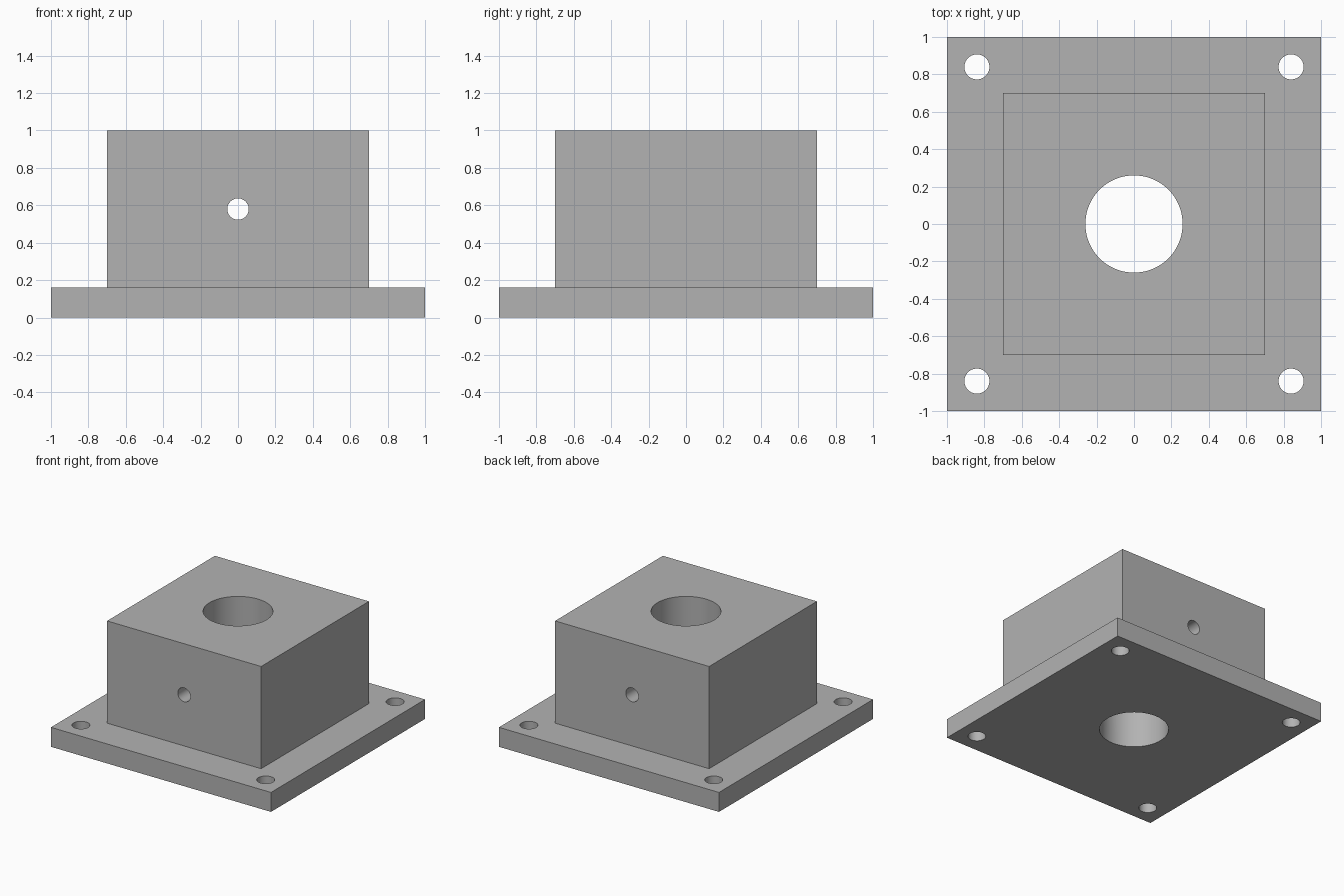
import bpy
from math import pi, radians

cube = bpy.data.objects.get("Cube")
if cube:
    bpy.data.objects.remove(cube, do_unlink=True)

PLATE_TOP = 0.16
HEIGHT = 1.0

grey = bpy.data.materials.new("plain grey")
grey.use_nodes = True
colour = (0.45, 0.45, 0.45, 1)
grey.diffuse_color = colour
grey.node_tree.nodes["Principled BSDF"].inputs["Base Color"].default_value = colour


def box(name, width, bottom, top):
    """Square box centred on the z axis."""
    bpy.ops.mesh.primitive_cube_add(size=1, location=(0, 0, (bottom + top) / 2))
    obj = bpy.context.object
    obj.name = name
    obj.scale = (width, width, top - bottom)
    bpy.ops.object.transform_apply(location=True, rotation=False, scale=True)
    obj.data.materials.append(grey)
    return obj


def drill(name, radius, location, rotation=(0, 0, 0)):
    """Long round cutter."""
    bpy.ops.mesh.primitive_cylinder_add(vertices=64, radius=radius, depth=3,
                                        location=location, rotation=rotation)
    obj = bpy.context.object
    obj.name = name
    obj.hide_render = True
    obj.data.materials.append(grey)
    return obj


def combine(body, tool, operation):
    """Apply a boolean and discard its tool."""
    bpy.context.view_layer.objects.active = body
    mod = body.modifiers.new(tool.name, "BOOLEAN")
    mod.operation = operation
    mod.solver = "EXACT"
    mod.object = tool
    bpy.ops.object.modifier_apply(modifier=mod.name)
    bpy.data.objects.remove(tool, do_unlink=True)


# Base plate with the block rising from it, as one solid
body = box("flanged_block", 2.0, 0, PLATE_TOP)
combine(body, box("block", 1.4, PLATE_TOP / 2, HEIGHT), "UNION")

# Main bore, and the cross hole from front to back
combine(body, drill("bore", 0.26, (0, 0, 0.5)), "DIFFERENCE")
combine(body, drill("cross_hole", 0.057, (0, 0, 0.58), (pi / 2, 0, 0)), "DIFFERENCE")

# Corner bolt holes
for x in (-0.84, 0.84):
    for y in (-0.84, 0.84):
        combine(body, drill("bolt_hole", 0.067, (x, y, 0)), "DIFFERENCE")

# Smooth hole walls, sharp edges
bpy.ops.object.select_all(action="DESELECT")
body.select_set(True)
bpy.context.view_layer.objects.active = body
bpy.ops.object.shade_smooth_by_angle(angle=radians(30))
